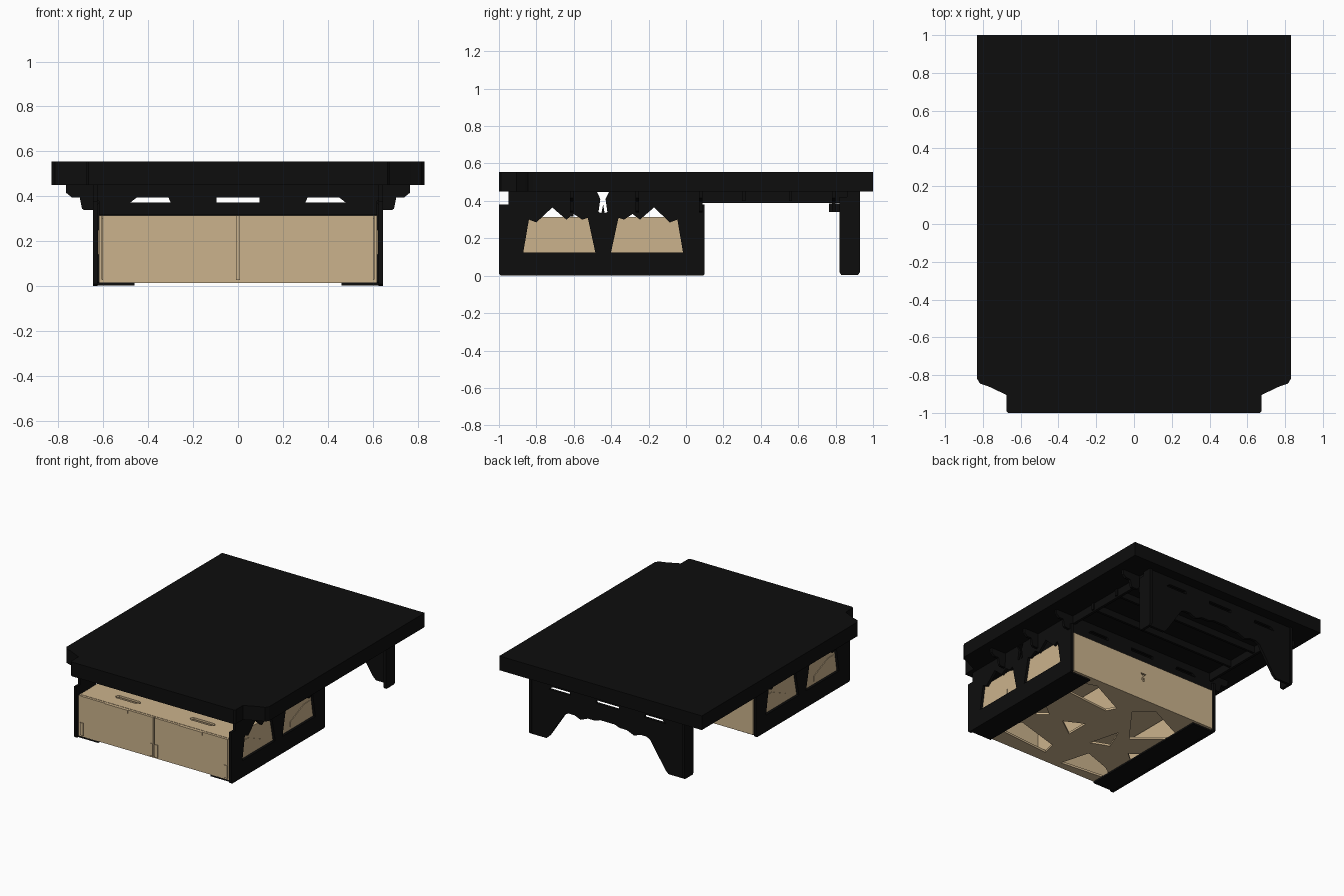
import bpy
import bmesh
from mathutils import Matrix, Vector

cube = bpy.data.objects.get("Cube")
if cube:
    bpy.data.objects.remove(cube, do_unlink=True)


def material(name, colour):
    mat = bpy.data.materials.new(name)
    mat.use_nodes = True
    mat.diffuse_color = (*colour, 1)
    mat.node_tree.nodes["Principled BSDF"].inputs["Base Color"].default_value = (*colour, 1)
    return mat


BLACK = material("matte black", (.004, .004, .004))
WOOD = material("birch plywood", (.6, .45, .265))

# In-plane axes of a sheet: first, second, normal
AXES = {"xy": ((1, 0, 0), (0, 1, 0), (0, 0, 1)),
        "xz": ((1, 0, 0), (0, 0, 1), (0, -1, 0)),
        "yz": ((0, 1, 0), (0, 0, 1), (1, 0, 0))}


def sheet(name, plane, low, high, mat, outline, holes=()):
    """Flat board cut from an outline with holes, lying between low and high."""
    curve = bpy.data.curves.new(name, "CURVE")
    curve.dimensions = "2D"
    curve.fill_mode = "BOTH"
    curve.extrude = (high - low) / 2
    for loop in (outline, *holes):
        spline = curve.splines.new("POLY")
        spline.points.add(len(loop) - 1)
        spline.use_cyclic_u = True
        for point, (u, v) in zip(spline.points, loop):
            point.co = (u, v, 0, 1)
    temp = bpy.data.objects.new(name, curve)
    bpy.context.scene.collection.objects.link(temp)
    bpy.context.view_layer.update()
    mesh = bpy.data.meshes.new_from_object(temp)
    bpy.data.objects.remove(temp, do_unlink=True)
    bpy.data.curves.remove(curve)

    u, v, n = (Vector(axis) for axis in AXES[plane])
    offset = Vector(abs(c) for c in n) * (low + high) / 2
    turn = Matrix((u, v, n)).transposed().to_4x4()
    bm = bmesh.new()
    bm.from_mesh(mesh)
    bmesh.ops.remove_doubles(bm, verts=bm.verts, dist=.0001)
    bmesh.ops.transform(bm, matrix=Matrix.Translation(offset) @ turn, verts=bm.verts)
    bmesh.ops.recalc_face_normals(bm, faces=bm.faces)
    for face in bm.faces:
        face.smooth = False
    bm.to_mesh(mesh)
    bm.free()
    mesh.materials.clear()
    mesh.materials.append(mat)
    obj = bpy.data.objects.new(name, mesh)
    bpy.context.scene.collection.objects.link(obj)
    return obj


def rect(a, b, c, d):
    return [(a, c), (b, c), (b, d), (a, d)]


def slot(a, b, c, d):
    """Rectangle with clipped corners."""
    k = (d - c) / 2.5
    return [(a + k, c), (b - k, c), (b, c + k), (b, d - k),
            (b - k, d), (a + k, d), (a, d - k), (a, c + k)]


def both(half):
    """Complete a half outline by mirroring its first coordinate."""
    return half + [(-u, v) for u, v in reversed(half)]


def flip(points, centre):
    return [(2 * centre - u, v) for u, v in points]


def span(name, side, low, high, mat, outline, holes=()):
    """Lengthwise upright board on one side of the centre line."""
    a, b = sorted((side * low, side * high))
    return sheet(name, "yz", a, b, mat, outline, holes)


# Sleeping deck with notched front corners
sheet("deck", "xy", .45, .555, BLACK, both(
    [(.83, 1), (.83, -.82), (.815, -.845), (.77, -.86), (.675, -.905),
     (.675, -.99), (.665, -1)]))

# Cross ribs with stepped arms and three slots
SLOTS = [[(-.48, .372), (-.3, .372), (-.31, .395), (-.45, .395)],
         rect(-.095, .095, .372, .395)]
SLOTS.append(flip(SLOTS[0], 0))
RIB = both([(.765, .45), (.765, .415), (.74, .395), (.705, .395), (.695, .345),
            (.685, .338), (.646, .338), (.646, .38), (.62, .38), (.62, .317)])
for i, y in enumerate((-.62, -.27, .07)):
    sheet(f"cross_rib_{i + 1}", "xz", y, y + .018, BLACK, RIB, SLOTS)
for i, y in enumerate((.3, .55)):
    sheet(f"rear_cross_rib_{i + 1}", "xz", y, y + .018, BLACK, rect(-.63, .63, .4, .45))

# Rear leg panel with a ragged arch
sheet("rear_leg_panel", "xz", .9, .92, BLACK, both(
    [(.635, .45), (.635, .02), (.625, .005), (.5, .005), (.475, .03), (.35, .22),
     (.32, .235), (.27, .235), (.22, .215), (.16, .24), (.1, .24), (.06, .255)]), SLOTS)
sheet("rear_cross_rib_3", "xz", .78, .8, BLACK, both(
    [(.765, .45), (.765, .415), (.74, .395), (.705, .395), (.69, .34), (.64, .34),
     (.6, .4)]))

# Side panel openings
MID = -.443
WINDOW = [(-.87, .125), (-.485, .125), (-.525, .31), (-.555, .3), (-.6, .33),
          (-.64, .3), (-.715, .365), (-.8, .285), (-.84, .3)]
FORK = [(-.475, .447), (-.412, .447), (-.43, .41), (-.42, .34), (-.435, .335),
        (-.443, .38), (-.452, .335), (-.468, .34), (-.458, .41)]
SIDE = [(-1, .01), (-.99, 0), (.09, 0), (.1, .01), (.1, .38), (.08, .38),
        (.08, .45), (-.95, .45), (-.95, .38), (-1, .38)]
PANEL = [(-.84, .14), (-.61, .14), (-.61, .18), (-.77, .25), (-.84, .25)]

for side, word in ((1, "left"), (-1, "right")):
    # Black frame: side panel, rail, leg flange, gusset and foot
    span(f"{word}_side_panel", side, .626, .645, BLACK, SIDE,
         [WINDOW, flip(WINDOW, MID), FORK])
    span(f"{word}_rail", side, .6, .62, BLACK, rect(.08, .87, .39, .45))
    span(f"{word}_leg_flange", side, .617, .637, BLACK,
         [(.82, .02), (.83, .005), (.92, .005), (.93, .02), (.93, .45), (.86, .45),
          (.86, .42), (.82, .42)])
    span(f"{word}_gusset", side, .58, .6, BLACK, rect(.765, .9, .34, .385))
    inner, outer = sorted((side * .46, side * .626))
    sheet(f"{word}_foot", "xy", .002, .015, BLACK, rect(inner, outer, -.98, .08))

    # Cabinet side with raised panels behind the windows
    span(f"{word}_cabinet_side", side, .605, .62, WOOD, rect(-.98, .1, .015, .315))
    for i, shape in enumerate((PANEL, flip(PANEL, MID))):
        span(f"{word}_cabinet_side_inlay_{i + 1}", side, .62, .624, WOOD, shape)

    # Drawer: front, pull, corner tabs, walls
    a, b = sorted((side * .006, side * .603))
    sheet(f"{word}_drawer_front", "xz", -.985, -.967, WOOD, rect(a, b, .025, .314))
    middle = side * .305
    sheet(f"{word}_drawer_pull", "xz", -.991, -.985, WOOD,
          [(middle - .095, .314), (middle - .095, .29), (middle - .08, .278),
           (middle + .08, .278), (middle + .095, .29), (middle + .095, .314)])
    for i, (c, d) in enumerate(((a, a + .026), (b - .026, b))):
        sheet(f"{word}_drawer_tab_{i + 1}", "xz", -.99, -.985, WOOD, rect(c, d, .027, .12))
    for i, x in enumerate((.03, .575)):
        span(f"{word}_drawer_wall_{i + 1}", side, x, x + .015, WOOD,
             rect(-.967, .05, .035, .28))
    sheet(f"{word}_drawer_back", "xz", .045, .06, WOOD, rect(a, b, .035, .28))

# Cabinet top, back and divider
sheet("cabinet_top", "xy", .3, .315, WOOD, rect(-.605, .605, -.965, .085),
      [slot(x - .1, x + .1, -.87, -.83) for x in (-.305, .305)])
sheet("cabinet_back", "xz", .085, .1, WOOD, rect(-.605, .605, .03, .315),
      [slot(-.012, .012, .13, .22)])
sheet("cabinet_divider", "yz", -.006, .006, WOOD, rect(-.96, .085, .03, .3))

# Cabinet base with truss cut-outs, given as percent across and along
CUTS = [[(7, 21), (7, 9), (21, 4), (45, 18), (42, 25)],
        [(15, 58), (10, 42), (21, 52)],
        [(31, 53), (43, 46), (43, 63)],
        [(6, 87), (15, 71), (44, 81), (46, 91)],
        [(54, 15), (64, 5), (94, 22), (72, 43)],
        [(58, 63), (63, 41), (69, 58)],
        [(82, 58), (92, 49), (92, 68)],
        [(60, 95), (65, 74), (82, 81), (95, 91)]]
sheet("cabinet_base", "xy", .014, .03, WOOD, rect(-.62, .62, -.98, .1),
      [[(.62 - .0124 * a, .08 - .0106 * b) for a, b in cut] for cut in CUTS])
